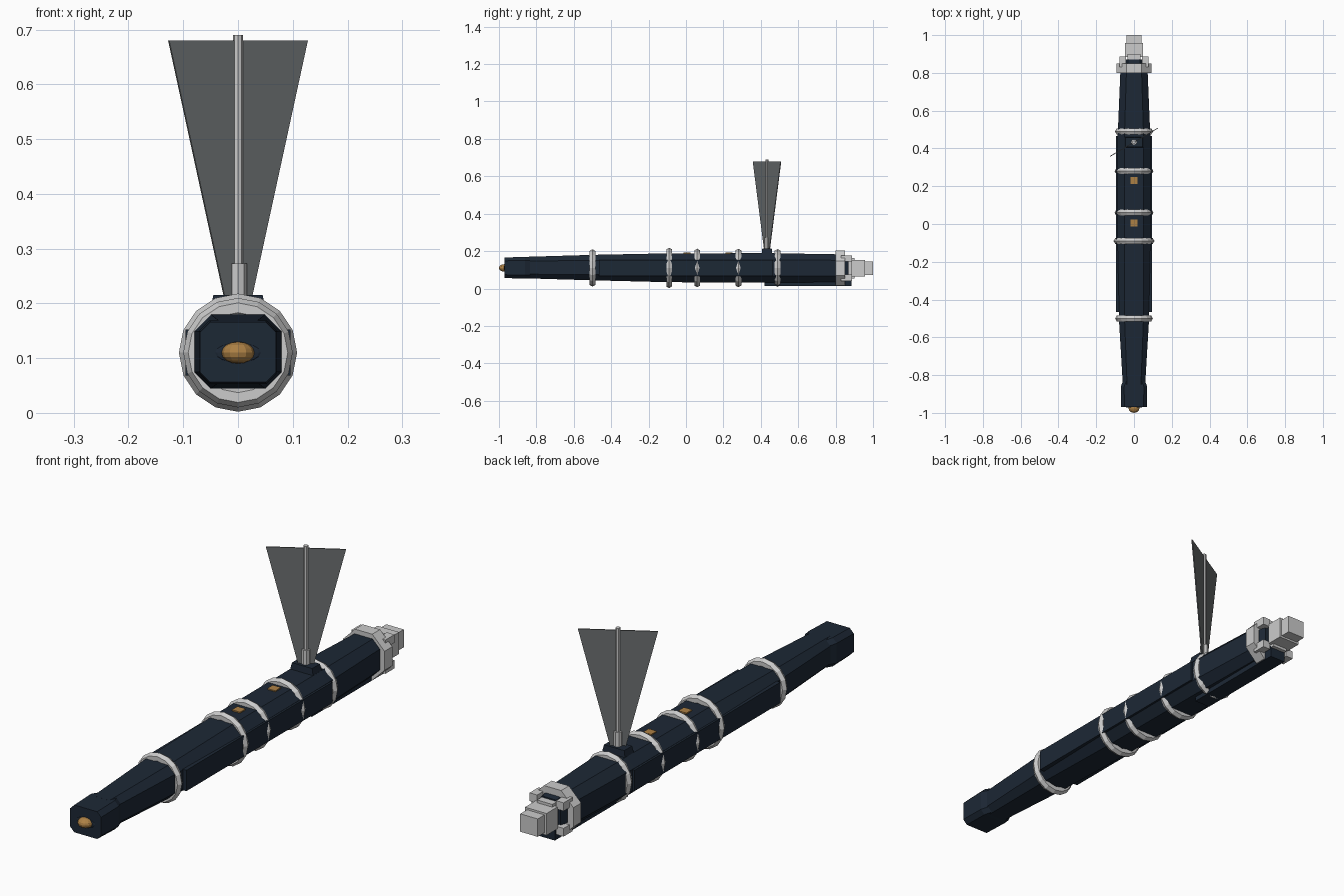
import bpy, bmesh, math
from mathutils import Vector

if "Cube" in bpy.data.objects:
    bpy.data.objects.remove(bpy.data.objects["Cube"])

CZ = 0.109  # hull axis height


def material(name, rgb):
    m = bpy.data.materials.new(name)
    m.diffuse_color = (*rgb, 1)
    m.use_nodes = True
    m.node_tree.nodes["Principled BSDF"].inputs["Base Color"].default_value = m.diffuse_color
    return m


NAVY = material("navy", (0.012, 0.021, 0.036))
AMBER = material("amber", (0.42, 0.22, 0.06))
SAIL = material("sail_grey", (0.15, 0.16, 0.165))


def finish(name, bm, mat=None):
    bmesh.ops.recalc_face_normals(bm, faces=bm.faces)
    me = bpy.data.meshes.new(name)
    bm.to_mesh(me)
    bm.free()
    ob = bpy.data.objects.new(name, me)
    bpy.context.collection.objects.link(ob)
    if mat:
        me.materials.append(mat)
    return ob


def octagon(y, w, h, c, z=CZ):
    """Rectangle w x h (half sizes) with corners cut by c."""
    pts = [(w, h - c), (w - c, h), (c - w, h), (-w, h - c),
           (-w, c - h), (c - w, -h), (w - c, -h), (w, c - h)]
    return [Vector((x, y, z + dz)) for x, dz in pts]


def loft(name, sections, mat=None):
    bm = bmesh.new()
    rings = [[bm.verts.new(p) for p in s] for s in sections]
    n = len(rings[0])
    for a, b in zip(rings, rings[1:]):
        for i in range(n):
            j = (i + 1) % n
            bm.faces.new((a[i], a[j], b[j], b[i]))
    bm.faces.new(rings[0])
    bm.faces.new(rings[-1])
    return finish(name, bm, mat)


def box(name, lo, hi, mat=None):
    bm = bmesh.new()
    bmesh.ops.create_cube(bm, size=1)
    for v in bm.verts:
        v.co = Vector([(a + b) / 2 + c * (b - a) for a, b, c in zip(lo, hi, v.co)])
    return finish(name, bm, mat)


def post(name, y, r, z0, z1, sides):
    bm = bmesh.new()
    bmesh.ops.create_cone(bm, cap_ends=True, segments=sides, radius1=r, radius2=r, depth=z1 - z0)
    bmesh.ops.translate(bm, verts=bm.verts, vec=(0, y, (z0 + z1) / 2))
    return finish(name, bm)


# Faceted hull and nose block
loft("hull", [octagon(y, w, h, c, z) for y, w, h, c, z in [
    (-0.87, 0.058, 0.057, 0.022, 0.112),
    (-0.50, 0.080, 0.068, 0.030, 0.112),
    (-0.10, 0.087, 0.077, 0.036, 0.111),
    (0.45, 0.087, 0.079, 0.036, 0.110),
    (0.81, 0.072, 0.074, 0.032, 0.109),
    (0.87, 0.050, 0.060, 0.020, 0.109)]], NAVY)
loft("nose_block", [octagon(y, w, h, 0.018, 0.111) for y, w, h in [
    (-0.97, 0.069, 0.055), (-0.86, 0.070, 0.058), (-0.83, 0.058, 0.055)]], NAVY)

# Side panels and rear keel
for s, side in ((-1, "left"), (1, "right")):
    xs = sorted((s * 0.07, s * 0.0955))
    box("side_panel_" + side, (xs[0], -0.465, 0.068), (xs[1], 0.465, 0.152), NAVY)
box("rear_keel", (-0.035, 0.42, 0.013), (0.035, 0.885, 0.06), NAVY)

# Clamp rings
for k, (y, r) in enumerate([(-0.50, 0.098), (-0.09, 0.106), (0.06, 0.101),
                            (0.28, 0.101), (0.49, 0.099)]):
    bpy.ops.mesh.primitive_torus_add(
        location=(0, y, CZ + 0.001), rotation=(math.pi / 2, 0, 0),
        major_segments=16, minor_segments=6, major_radius=r - 0.016, minor_radius=0.018)
    bpy.context.object.name = f"clamp_ring_{k + 1}"

# Nose lens in its dark seat
for name, y, size, mat in [("lens_seat", -0.969, (0.044, 0.005, 0.018), NAVY),
                           ("nose_lens", -0.972, (0.030, 0.028, 0.020), AMBER)]:
    bm = bmesh.new()
    bmesh.ops.create_uvsphere(bm, u_segments=12, v_segments=8, radius=1)
    bmesh.ops.scale(bm, verts=bm.verts, vec=size)
    bmesh.ops.translate(bm, verts=bm.verts, vec=(0, y, CZ + 0.001))
    finish(name, bm, mat)

# Amber top plates
for k, y in enumerate((0.005, 0.23)):
    box(f"top_plate_{k + 1}", (-0.018, y - 0.018, 0.17), (0.018, y + 0.018, 0.193), AMBER)

# Mast with its saddle and socket
MY = 0.433
loft("mast_saddle", [[Vector((sx * w, MY + sy * d, z)) for sx, sy in
                      ((1, 1), (-1, 1), (-1, -1), (1, -1))]
                     for w, d, z in ((0.055, 0.03, 0.17), (0.045, 0.025, 0.215))], NAVY)
post("mast_socket", MY, 0.016, 0.20, 0.273, 8)
post("mast", MY, 0.009, 0.20, 0.69, 8)

# Tapered sail, turned about the mast
sail = loft("sail", [[Vector((x, t, z)) for x, z in
                      ((-0.029, 0.212), (0.029, 0.212), (0.147, 0.68), (-0.147, 0.68))]
                     for t in (-0.002, 0.002)], SAIL)
sail.location.y = MY
sail.rotation_euler.z = math.radians(30.5)

# Tail collar: open octagonal band with four corner lugs
bm = bmesh.new()
loops = [[bm.verts.new(p) for p in octagon(y, w, w, w * 0.586)]
         for y, w in ((0.80, 0.093), (0.85, 0.093), (0.85, 0.066), (0.80, 0.066))]
for a, b in zip(loops, loops[1:] + loops[:1]):
    for i in range(8):
        j = (i + 1) % 8
        bm.faces.new((a[i], a[j], b[j], b[i]))
finish("tail_collar", bm)
for sx in (-1, 1):
    for sz in (-1, 1):
        xs = sorted((sx * 0.042, sx * 0.076))
        zs = sorted((CZ + sz * 0.035, CZ + sz * 0.068))
        box("collar_lug", (xs[0], 0.83, zs[0]), (xs[1], 0.888, zs[1]))

# Stepped tail connector
for name, y0, y1, w, h in [("connector_base", 0.86, 0.90, 0.034, 0.055),
                           ("connector_body", 0.885, 0.957, 0.048, 0.044),
                           ("connector_tip", 0.95, 1.0, 0.039, 0.036)]:
    box(name, (-w, y0, CZ - h), (w, y1, CZ + h))
